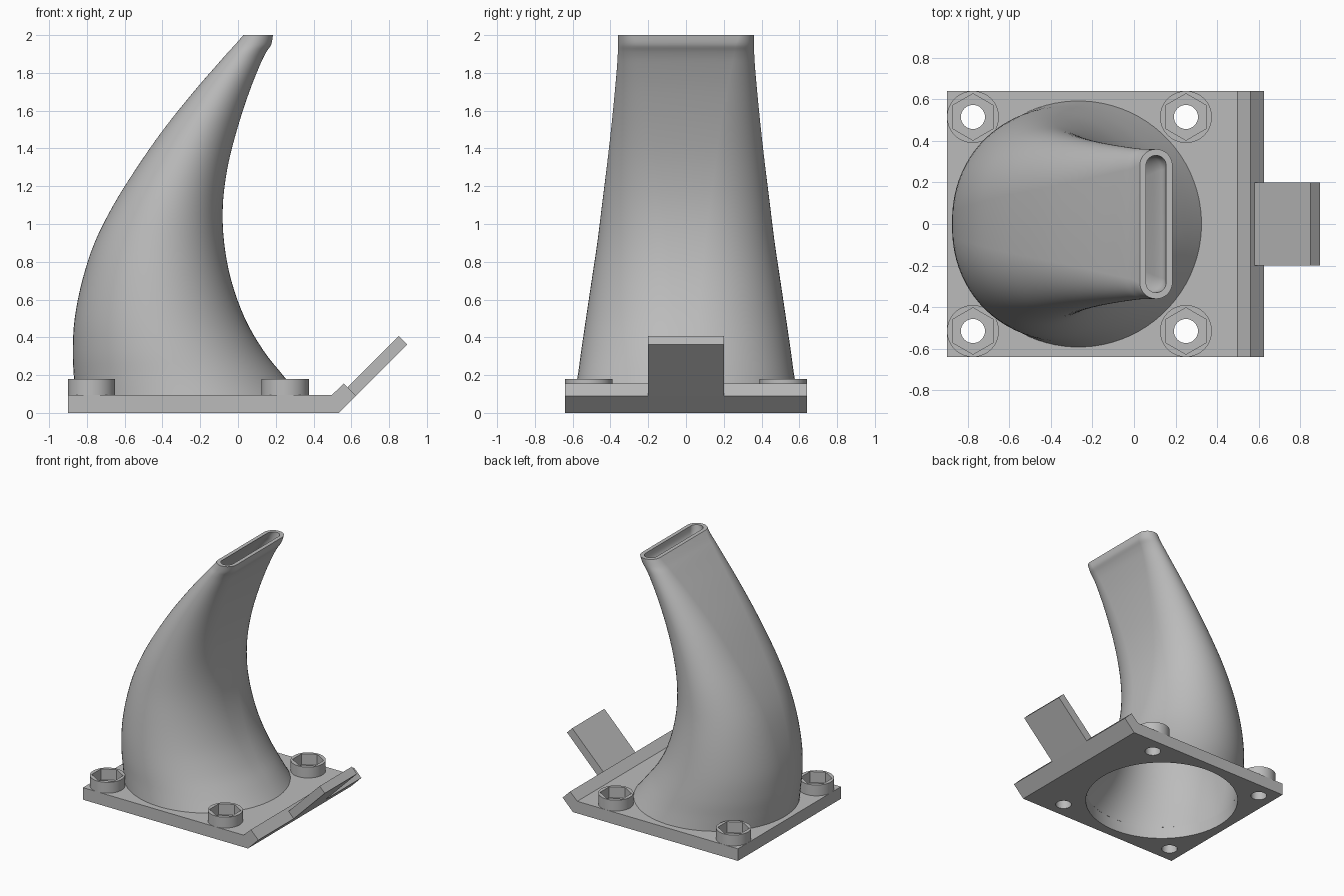
import bpy
import bmesh
import math
from mathutils import Vector

if "Cube" in bpy.data.objects:
    bpy.data.objects.remove(bpy.data.objects["Cube"])

grey = bpy.data.materials.new("plain_grey")
grey.use_nodes = True
GREY = (0.5, 0.5, 0.5, 1)
grey.diffuse_color = GREY
grey.node_tree.nodes["Principled BSDF"].inputs["Base Color"].default_value = GREY

PLATE_TOP = 0.095
HORN_X = -0.2675
WALL = 0.03


def finish(name, bm):
    bmesh.ops.recalc_face_normals(bm, faces=bm.faces)
    mesh = bpy.data.meshes.new(name)
    bm.to_mesh(mesh)
    bm.free()
    mesh.materials.append(grey)
    obj = bpy.data.objects.new(name, mesh)
    bpy.context.collection.objects.link(obj)
    return obj


def activate(obj):
    bpy.ops.object.select_all(action="DESELECT")
    obj.select_set(True)
    bpy.context.view_layer.objects.active = obj


def smooth(obj, angle=40):
    activate(obj)
    bpy.ops.object.shade_smooth_by_angle(angle=math.radians(angle))


def extrude_profile(name, profile, half_width):
    """Side profile in x and z, extruded across y."""
    bm = bmesh.new()
    face = bm.faces.new([bm.verts.new((x, -half_width, z)) for x, z in profile])
    side = bmesh.ops.extrude_face_region(bm, geom=[face])["geom"]
    verts = [v for v in side if isinstance(v, bmesh.types.BMVert)]
    bmesh.ops.translate(bm, verts=verts, vec=(0, 2 * half_width, 0))
    return finish(name, bm)


def cylinder(name, x, y, radius, bottom, top, sides=48):
    bpy.ops.mesh.primitive_cylinder_add(
        vertices=sides, radius=radius, depth=top - bottom,
        location=(x, y, (top + bottom) / 2))
    obj = bpy.context.object
    obj.name = name
    obj.data.materials.append(grey)
    return obj


def cut(obj, cutter):
    cutter.hide_render = True
    mod = obj.modifiers.new("cut", "BOOLEAN")
    mod.operation = "DIFFERENCE"
    mod.solver = "EXACT"
    mod.object = cutter
    activate(obj)
    bpy.ops.object.modifier_apply(modifier=mod.name)
    bpy.data.objects.remove(cutter)


# Base plate with a raised slanted lip
plate = extrude_profile("base_plate", [
    (-0.9, 0), (0.535, 0), (0.625, 0.09), (0.56, 0.155),
    (0.497, PLATE_TOP), (-0.9, PLATE_TOP)], 0.64)
cut(plate, cylinder("duct_cutter", HORN_X, 0, 0.5625, -0.1, 0.3, 96))

# Slanted tab growing out of the lip
extrude_profile("slanted_tab", [
    (0.625, 0.09), (0.895, 0.362), (0.85, 0.407), (0.58, 0.137)], 0.2)

# Four bolt bosses with hexagonal nut pockets and through holes
for x, end in ((-0.775, "right"), (0.25, "left")):
    for y, side in ((-0.515, "front"), (0.515, "back")):
        cut(plate, cylinder("hole_cutter", x, y, 0.058, -0.1, 0.3, 32))
        boss = cylinder(f"bolt_boss_{side}_{end}", x, y, 0.125, PLATE_TOP, 0.18)
        cut(boss, cylinder("hex_cutter", x, y, 0.112, 0, 0.3, 6))
        smooth(boss, 30)
smooth(plate, 30)

# Duct outline by height: z, outer edge x, inner edge x, half width in y
OUTLINE = [Vector(row) for row in (
    (PLATE_TOP, -0.86, 0.325, 0.592),
    (0.2, -0.87, 0.238, 0.573),
    (0.33, -0.875, 0.135, 0.555),
    (0.5, -0.865, 0.037, 0.53),
    (0.7, -0.825, -0.035, 0.5),
    (0.9, -0.76, -0.073, 0.47),
    (1.1, -0.66, -0.08, 0.445),
    (1.3, -0.535, -0.055, 0.42),
    (1.5, -0.395, -0.005, 0.397),
    (1.7, -0.235, 0.06, 0.377),
    (1.85, -0.105, 0.12, 0.364),
    (1.91, -0.052, 0.15, 0.361),
    (1.95, -0.015, 0.176, 0.36),
    (2, 0.028, 0.185, 0.36))]


def spline(rows, steps):
    """Smooth in-between rows through the given ones."""
    result = []
    for i in range(len(rows) - 1):
        p, q = rows[i], rows[i + 1]
        before = rows[i - 1] if i else p
        after = rows[min(i + 2, len(rows) - 1)]
        for k in range(steps):
            t = k / steps
            result.append(0.5 * (2 * p + (q - before) * t
                          + (2 * before - 5 * p + 4 * q - after) * t ** 2
                          + (3 * p - before - 3 * q + after) * t ** 3))
    return result + [rows[-1]]


def section(bm, row, inset, count=80):
    """Round at the base, turning into a long slot with rounded ends."""
    z, left, right, half = row
    a, b = (right - left) / 2 - inset, half - inset
    straight = max(b - a, 0)
    mix = 0.6 * (1 - z / 2)
    ring = []
    for i in range(count):
        angle = 2 * math.pi * (i + 0.5) / count
        s = math.sin(angle)
        slot = a * s + math.copysign(straight, s)
        y = mix * b * s + (1 - mix) * slot
        ring.append(bm.verts.new(((left + right) / 2 + a * math.cos(angle), y, z)))
    return ring


# Curved hollow duct: outer skin up, rim, inner skin down
bm = bmesh.new()
rows = spline(OUTLINE, 4)
rings = [section(bm, r, 0) for r in rows]
rings += [section(bm, r, WALL) for r in reversed(rows)]
for low, high in zip(rings, rings[1:] + rings[:1]):
    for i in range(len(low)):
        j = (i + 1) % len(low)
        bm.faces.new((low[i], low[j], high[j], high[i]))
smooth(finish("curved_duct", bm))
